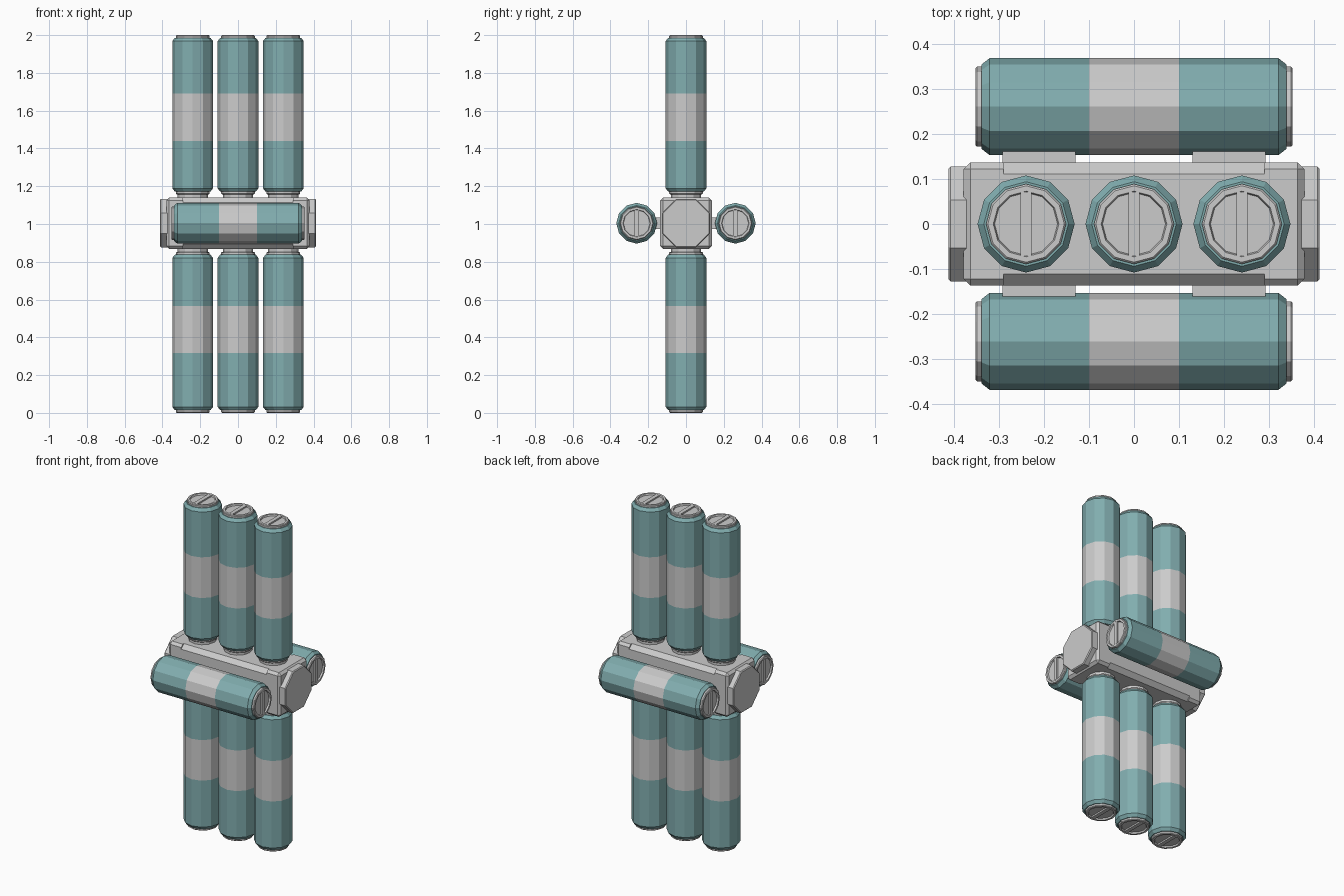
import bpy, bmesh, math
from mathutils import Matrix, Vector

if "Cube" in bpy.data.objects:
    bpy.data.objects.remove(bpy.data.objects["Cube"])

SIDES = 12
CZ = 1.004          # height of the hub axis


def material(name, rgb):
    m = bpy.data.materials.new(name)
    m.diffuse_color = (*rgb, 1)
    m.use_nodes = True
    m.node_tree.nodes["Principled BSDF"].inputs["Base Color"].default_value = m.diffuse_color
    return m


GREY = material("metal_grey", (0.8, 0.8, 0.8))
TEAL = material("teal_paint", (0.22, 0.42, 0.43))


def add_object(name, bm, mats=()):
    bmesh.ops.recalc_face_normals(bm, faces=bm.faces)
    me = bpy.data.meshes.new(name)
    bm.to_mesh(me)
    bm.free()
    for m in mats:
        me.materials.append(m)
    ob = bpy.data.objects.new(name, me)
    bpy.context.collection.objects.link(ob)
    return ob


def add_box(bm, centre, size):
    bmesh.ops.create_cube(bm, size=1, matrix=Matrix.Translation(centre) @ Matrix.Diagonal((*size, 1)))


def box(name, centre, size, bevel=0):
    bm = bmesh.new()
    add_box(bm, centre, size)
    if bevel:
        bmesh.ops.bevel(bm, geom=bm.edges[:], offset=bevel, segments=1, affect='EDGES')
    return add_object(name, bm)


def rod(name, start, end, band_lo, band_hi, matrix):
    """Striped twelve-sided rod along local z, with slotted caps on both ends."""
    cap, floor = 0.014, 0.009
    a, b = start + cap, end - cap
    profile = [(0.070, start + floor, 0), (0.073, start, 0), (0.085, start, 0), (0.089, start + 0.004, 0),
               (0.089, a, 1), (0.094, a, 1), (0.108, a + 0.018, 1),
               (0.108, band_lo, 0), (0.108, band_hi, 1),
               (0.108, b - 0.018, 1), (0.094, b, 1), (0.089, b, 0),
               (0.089, end - 0.004, 0), (0.085, end, 0), (0.073, end, 0), (0.070, end - floor, 0)]
    bm = bmesh.new()
    rings = []
    for r, z, _ in profile:
        rings.append([bm.verts.new((r * math.cos(2 * math.pi * i / SIDES),
                                    r * math.sin(2 * math.pi * i / SIDES), z)) for i in range(SIDES)])
    for k in range(len(rings) - 1):
        for i in range(SIDES):
            j = (i + 1) % SIDES
            f = bm.faces.new((rings[k][i], rings[k][j], rings[k + 1][j], rings[k + 1][i]))
            f.material_index = profile[k][2]
    bm.faces.new(rings[0][::-1])
    bm.faces.new(rings[-1])
    # bar across each recessed cap
    for z in (start + floor / 2, end - floor / 2):
        add_box(bm, (0, 0, z), (0.024, 0.142, floor))
    bm.transform(matrix)
    return add_object(name, bm, (GREY, TEAL))


def prism(name, sides, radius, depth, matrix, bevel=0):
    bm = bmesh.new()
    bmesh.ops.create_cone(bm, cap_ends=True, segments=sides, radius1=radius, radius2=radius, depth=depth)
    if bevel:
        bmesh.ops.bevel(bm, geom=[e for e in bm.edges if abs(e.verts[0].co.z - e.verts[1].co.z) < 1e-5],
                        offset=bevel, segments=1, affect='EDGES')
    bm.transform(matrix)
    return add_object(name, bm)


# local z -> x, local y -> z
ALONG_X = Matrix(((0, 0, 1, 0), (1, 0, 0, 0), (0, 1, 0, 0), (0, 0, 0, 1)))

# central hub block with grooves along its four long edges
hub = box("hub_block", (0, 0, CZ), (0.758, 0.274, 0.272), 0.015)
bm = bmesh.new()
for sy in (-1, 1):
    for sz in (-1, 1):
        m = (Matrix.Translation((0, sy * 0.137, CZ + sz * 0.136))
             @ Matrix.Rotation(math.pi / 4, 4, 'X') @ Matrix.Diagonal((0.58, 0.036, 0.036, 1)))
        bmesh.ops.create_cube(bm, size=1, matrix=m)
cutter = add_object("hub_groove_cutter", bm)
cutter.hide_render = True
cutter.hide_viewport = True
mod = hub.modifiers.new("edge_grooves", 'BOOLEAN')
mod.operation = 'DIFFERENCE'
mod.solver = 'EXACT'
mod.object = cutter

# octagonal hub ends
for side, s in (("left", -1), ("right", 1)):
    prism("hub_end_" + side, 8, 0.128 / math.cos(math.pi / 8), 0.05,
          Matrix.Translation((s * 0.388, 0, CZ)) @ ALONG_X @ Matrix.Rotation(math.pi / 8, 4, 'Z'), 0.005)

# three upright rods above and below the hub, with necks
for label, x in (("left", -0.24), ("middle", 0), ("right", 0.24)):
    at = Matrix.Translation((x, 0, 0))
    rod("upper_rod_" + label, 1.157, 2.0, 1.44, 1.69, at)
    rod("lower_rod_" + label, 0.0, 0.852, 0.318, 0.567, at)
    for part, z in (("upper", 1.15), ("lower", 0.858)):
        prism(f"{part}_neck_{label}", SIDES, 0.08, 0.05, Matrix.Translation((x, 0, z)))

# sideways rods at front and back, with two mounting lugs each
for label, s in (("front", -1), ("back", 1)):
    rod(label + "_rod", -0.353, 0.353, -0.1, 0.1, Matrix.Translation((0, s * 0.261, CZ)) @ ALONG_X)
    for side, x in (("left", -0.211), ("right", 0.211)):
        box(f"{label}_lug_{side}", (x, s * 0.15, CZ), (0.162, 0.05, 0.06))
